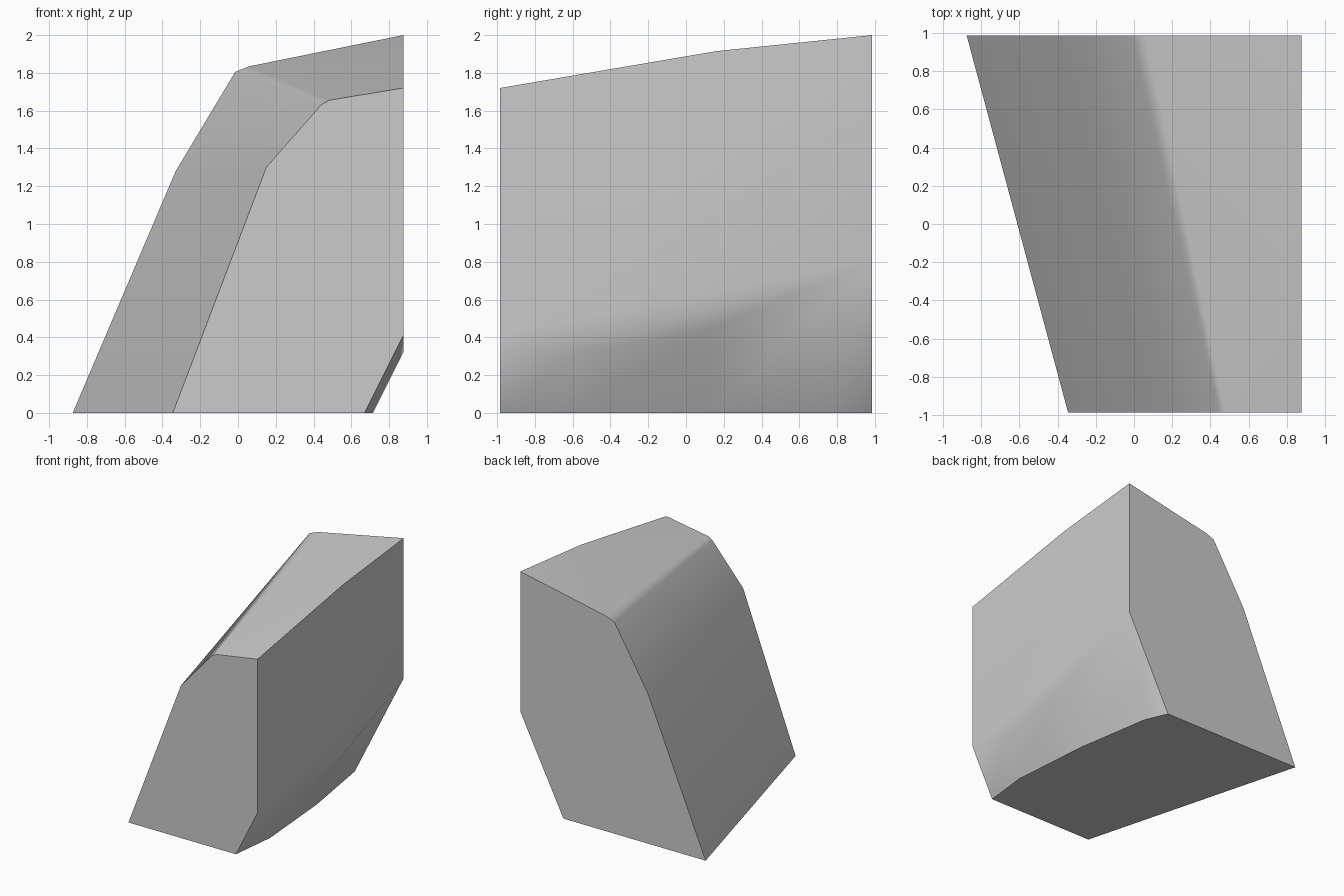
import bpy
import bmesh

old = bpy.data.objects.get("Cube")
if old:
    bpy.data.objects.remove(old, do_unlink=True)

SIDE, END = 0.875, 0.985

# One plain grey material
grey = bpy.data.materials.new("plain_grey")
grey.use_nodes = True
colour = (0.6, 0.6, 0.6, 1)
grey.diffuse_color = colour
grey.node_tree.nodes["Principled BSDF"].inputs["Base Color"].default_value = colour

# End profiles (x, z), running from the lower slope up to the flat side
front_profile = [(-0.345, 0), (0.15, 1.30), (0.44, 1.63), (0.48, 1.655), (SIDE, 1.72)]
back_profile = [(-SIDE, 0), (-0.33, 1.28), (-0.015, 1.805), (0.06, 1.835), (SIDE, 2.0)]

# Curved undercut: foot on the ground (x, y) and rim on the flat side (y, z)
foot_line = [(0.67, -END), (0.715, -0.59), (0.66, 0.12), (0.553, 0.786), (0.468, END)]
rim_line = [(-END, 0.41), (-0.59, 0.32), (0.12, 0.44), (END, 0.805)]

bm = bmesh.new()
front = [bm.verts.new((x, -END, z)) for x, z in front_profile]
back = [bm.verts.new((x, END, z)) for x, z in back_profile]
foot = [bm.verts.new((x, y, 0)) for x, y in foot_line]
rim = [bm.verts.new((SIDE, y, z)) for y, z in rim_line]
crest = bm.verts.new((SIDE, 0.16, 1.915))


def face(*verts):
    return bm.faces.new(verts)


# Ends and base
face(*front, rim[0], foot[0])
face(*back, rim[-1], foot[-1])
face(front[0], *foot, back[0])

# Sloping wall and rounded ridge
for i in range(3):
    face(front[i], front[i + 1], back[i + 1], back[i])

# Top, rising in two slopes
face(front[3], front[4], crest)
face(front[3], crest, back[3])
face(crest, back[4], back[3])

# Flat side, with the blended strip above the undercut
face(front[4], crest, back[4], rim[-1], rim[0])
face(rim[0], rim[1], rim[-1])
face(rim[1], rim[2], rim[-1])

# Undercut surface
for i in range(2):
    face(foot[i], foot[i + 1], rim[i + 1], rim[i])
face(foot[2], foot[3], rim[3], rim[2])
face(foot[3], foot[4], rim[3])

bmesh.ops.recalc_face_normals(bm, faces=bm.faces)
mesh = bpy.data.meshes.new("slanted_block")
bm.to_mesh(mesh)
bm.free()
mesh.materials.append(grey)

block = bpy.data.objects.new("slanted_block", mesh)
bpy.context.collection.objects.link(block)
bpy.ops.object.select_all(action="DESELECT")
block.select_set(True)
bpy.context.view_layer.objects.active = block
bpy.ops.object.shade_smooth_by_angle(angle=0.6)

# Keep the large faces flat while the narrow strips blend
weighted = block.modifiers.new("flat_large_faces", "WEIGHTED_NORMAL")
weighted.keep_sharp = True
